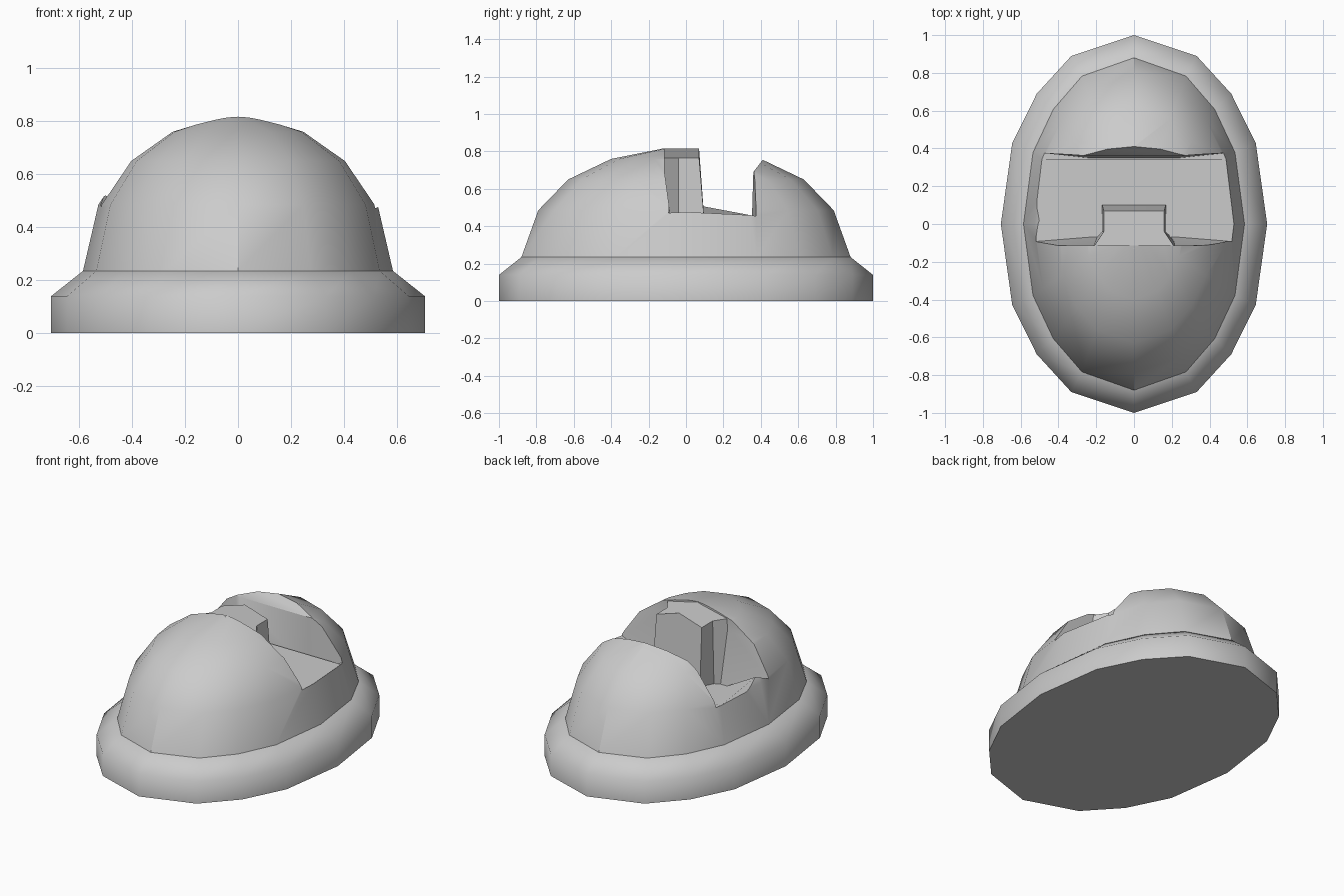
import bpy, bmesh, math

if "Cube" in bpy.data.objects:
    bpy.data.objects.remove(bpy.data.objects["Cube"])

def new_object(name, bm):
    bmesh.ops.recalc_face_normals(bm, faces=bm.faces)
    me = bpy.data.meshes.new(name)
    bm.to_mesh(me)
    bm.free()
    ob = bpy.data.objects.new(name, me)
    bpy.context.collection.objects.link(ob)
    return ob

def loft(name, rings, tip=None):
    """Skin closed rings of points, capping the ends (or closing to a tip)."""
    bm = bmesh.new()
    vs = [[bm.verts.new(p) for p in r] for r in rings]
    n = len(vs[0])
    for a, b in zip(vs, vs[1:]):
        for i in range(n):
            j = (i + 1) % n
            bm.faces.new((a[i], a[j], b[j], b[i]))
    bm.faces.new(vs[0][::-1])
    if tip:
        t = bm.verts.new(tip)
        for i in range(n):
            bm.faces.new((vs[-1][i], vs[-1][(i + 1) % n], t))
    else:
        bm.faces.new(vs[-1])
    return new_object(name, bm)

def smooth(ob, deg):
    bpy.ops.object.select_all(action='DESELECT')
    ob.select_set(True)
    bpy.context.view_layer.objects.active = ob
    bpy.ops.object.shade_smooth_by_angle(angle=math.radians(deg))

# 16-sided oval plan
quarter = [(1, 0), (.914, .43), (.73, .69), (.47, .89), (0, 1)]
half = quarter + [(-x, y) for x, y in quarter[-2::-1]]
plan = half + [(-x, -y) for x, y in half[1:-1]]

def oval(rx, ry, z):
    return [(x * rx, y * ry, z) for x, y in plan]

# Oval foot with sloped shoulder
base = loft("base_rim", [oval(.705, 1, 0), oval(.705, 1, .14), oval(.585, .88, .235)])
smooth(base, 60)

# Faceted dome
dome = loft("dome", [oval(.585, .88, .235), oval(.527, .79, .485), oval(.418, .63, .65),
                     oval(.262, .40, .76)], tip=(0, 0, .84))

# Crosswise notch: front wall, back wall and a floor dipping in the middle
def slot(z_mid, z_end, front, back):
    xs = [(-.8, z_end), (-.24, z_mid), (.24, z_mid), (.8, z_end)]
    near = [(x, front if abs(x) < .5 else -.115, z) for x, z in xs]
    far = [(x, back if abs(x) < .5 else .41, z) for x, z in reversed(xs)]
    return near + far

cutter = loft("notch_cutter", [slot(.36, .585, -.07, .35), slot(.69, .69, -.115, .36),
                               slot(.755, .755, -.115, .41), slot(1, 1, -.115, .41)])
cutter.hide_render = True
mod = dome.modifiers.new("notch", 'BOOLEAN')
mod.operation = 'DIFFERENCE'
mod.solver = 'EXACT'
mod.object = cutter
bpy.context.view_layer.objects.active = dome
bpy.ops.object.modifier_apply(modifier=mod.name)
bpy.data.objects.remove(cutter)
smooth(dome, 35)

# Block standing against the front wall, flaring into it
def block_ring(w, flare, z, front, z_side):
    side = [(flare, -.13, z_side), (w, -.04, z_side), (w, front, z_side)]
    return side + [(0, front, z)] + [(-x, y, s) for x, y, s in side[::-1]] + [(0, -.13, z)]

block = loft("notch_block", [block_ring(.17, .25, .34, .105, .34),
                             block_ring(.16, .22, .815, .07, .765)])
smooth(block, 35)
